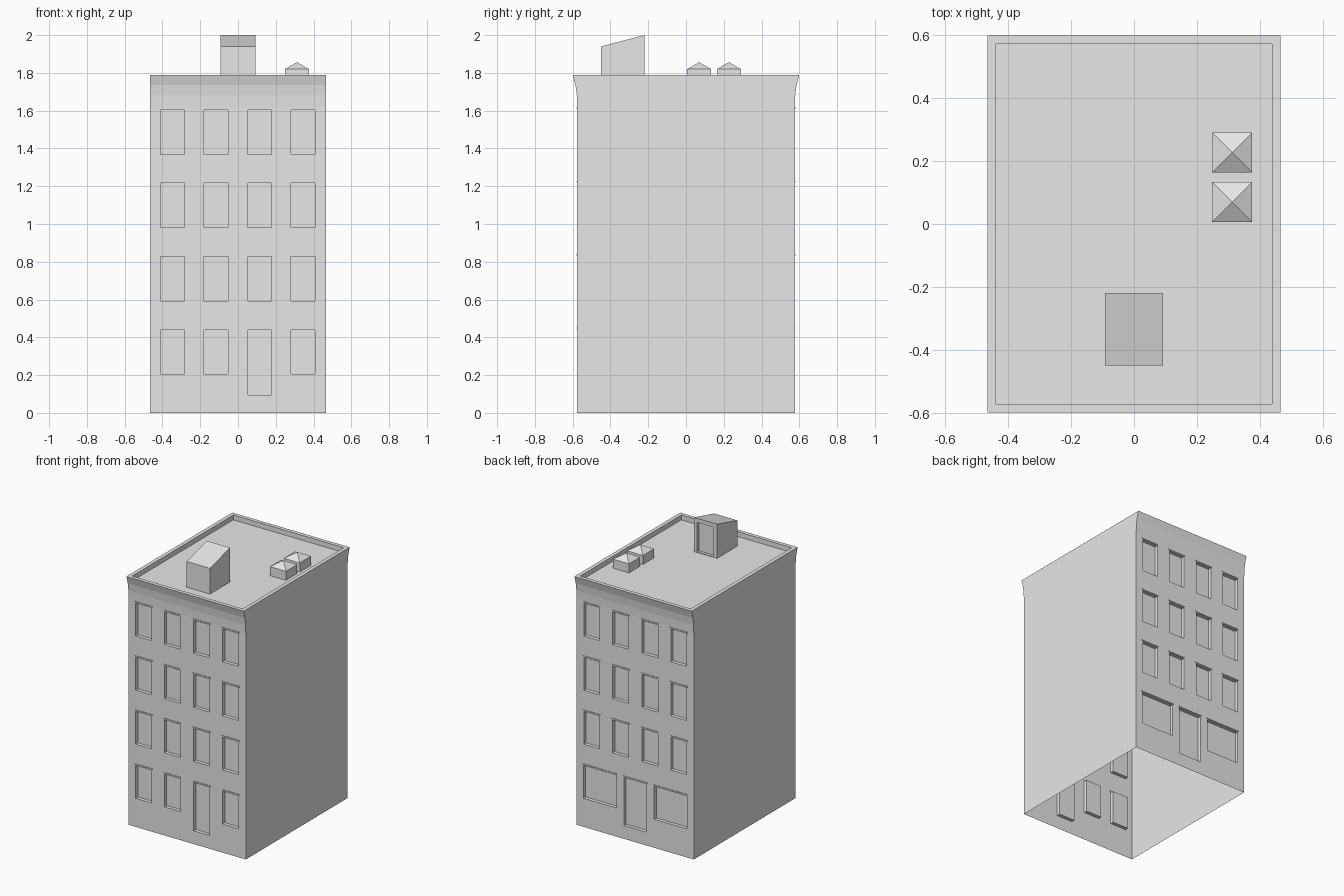
import bpy
import bmesh
from mathutils import Vector

cube = bpy.data.objects.get("Cube")
if cube:
    bpy.data.objects.remove(cube, do_unlink=True)

grey = bpy.data.materials.new("plain_grey")
grey.use_nodes = True
grey.diffuse_color = (0.8, 0.8, 0.8, 1)
grey.node_tree.nodes["Principled BSDF"].inputs["Base Color"].default_value = (0.8, 0.8, 0.8, 1)


def face(bm, pts, outward):
    """Add a flat face that looks towards the outward direction."""
    f = bm.faces.new([bm.verts.new(p) for p in pts])
    f.normal_update()
    if f.normal.dot(Vector(outward)) < 0:
        f.normal_flip()


def finish(bm, name):
    bmesh.ops.remove_doubles(bm, verts=bm.verts, dist=0.0005)
    mesh = bpy.data.meshes.new(name)
    bm.to_mesh(mesh)
    bm.free()
    mesh.materials.append(grey)
    obj = bpy.data.objects.new(name, mesh)
    bpy.context.collection.objects.link(obj)
    return obj


def panel(bm, side, x_range, profile, openings, depth):
    """Wall facing side * y, following a (y, z) profile, with recessed openings."""
    depth_at = {z: y for y, z in profile}
    base_y = profile[0][0]
    xs, zs = set(x_range), set(depth_at)
    for x0, x1, z0, z1 in openings:
        xs |= {x0, x1}
        zs |= {z0, z1}
    xs, zs = sorted(xs), sorted(zs)
    for a, b in zip(xs, xs[1:]):
        for c, d in zip(zs, zs[1:]):
            mx, mz = (a + b) / 2, (c + d) / 2
            if any(o[0] < mx < o[1] and o[2] < mz < o[3] for o in openings):
                continue
            yc = side * depth_at.get(c, base_y)
            yd = side * depth_at.get(d, base_y)
            face(bm, [(a, yc, c), (b, yc, c), (b, yd, d), (a, yd, d)], (0, side, 0))
    for x0, x1, z0, z1 in openings:
        y, yi = side * base_y, side * (base_y - depth)
        ring = [(x0, z0), (x1, z0), (x1, z1), (x0, z1)]
        face(bm, [(x, yi, z) for x, z in ring], (0, side, 0))
        for i, (p, q) in enumerate(zip(ring, ring[1:] + ring[:1])):
            inward = [(0, 0, 1), (-1, 0, 0), (0, 0, -1), (1, 0, 0)][i]
            face(bm, [(p[0], y, p[1]), (q[0], y, q[1]),
                      (q[0], yi, q[1]), (p[0], yi, p[1])], inward)


# Main sizes
HALF_X, TOP, DECK, RIM = 0.465, 1.79, 1.755, 0.027
WALL_Y, RIM_Y = 0.576, 0.6
cornice = [(WALL_Y, 0), (WALL_Y, 1.62), (0.578, 1.68), (0.585, 1.735), (RIM_Y, TOP)]

# Window layout
columns = [(s * c - 0.063, s * c + 0.063) for s, c in
           ((-1, 0.346), (-1, 0.117), (1, 0.115), (1, 0.344))]
floors = [(0.205 + 0.388 * i, 0.44 + 0.388 * i) for i in range(4)]
upper = [(*col, *fl) for fl in floors[1:] for col in columns]
ground = [(*col, *floors[0]) for col in columns]
ground[2] = (*columns[2], 0.095, 0.44)
front = upper + ground
shop = [(-0.41, -0.15, *floors[0]), (-0.09, 0.09, 0.095, 0.44), (0.15, 0.41, *floors[0])]
back = upper + shop

# Building shell, open underneath
bm = bmesh.new()
panel(bm, -1, (-HALF_X, HALF_X), cornice, front, 0.025)
panel(bm, 1, (-HALF_X, HALF_X), cornice, back, 0.025)
outline = cornice + [(-y, z) for y, z in reversed(cornice)]
for s in (-1, 1):
    face(bm, [(s * HALF_X, y, z) for y, z in outline], (s, 0, 0))

# Parapet rim, its inner sides and the roof deck
corners = [(-1, -1), (1, -1), (1, 1), (-1, 1)]
outer = [Vector((sx * HALF_X, sy * RIM_Y, TOP)) for sx, sy in corners]
inner = [Vector((sx * (HALF_X - RIM), sy * (RIM_Y - RIM), TOP)) for sx, sy in corners]
drop = Vector((0, 0, DECK - TOP))
for i in range(4):
    j = (i + 1) % 4
    face(bm, [outer[i], outer[j], inner[j], inner[i]], (0, 0, 1))
    middle = (inner[i] + inner[j]) / 2
    face(bm, [inner[i], inner[j], inner[j] + drop, inner[i] + drop], (-middle.x, -middle.y, 0))
face(bm, [p + drop for p in inner], (0, 0, 1))
finish(bm, "building_shell")

# Thin lintels over every opening
for name, side, openings in (("front_lintels", -1, front), ("back_lintels", 1, back)):
    bm = bmesh.new()
    for x0, x1, z0, z1 in openings:
        made = bmesh.ops.create_cube(bm, size=1)["verts"]
        bmesh.ops.scale(bm, verts=made, vec=(x1 - x0 + 0.014, 0.008, 0.007))
        bmesh.ops.translate(bm, verts=made, vec=((x0 + x1) / 2, side * WALL_Y, z1 + 0.009))
    finish(bm, name)

# Stair shed with a sloping roof and a door facing the back
SHED_X, FRONT_Y, BACK_Y, LOW, HIGH = 0.092, -0.45, -0.22, 1.94, 2.0
bm = bmesh.new()
panel(bm, 1, (-SHED_X, SHED_X), [(BACK_Y, DECK), (BACK_Y, HIGH)],
      [(-0.066, 0.066, DECK + 0.005, 1.972)], 0.02)
profile = [(FRONT_Y, DECK), (BACK_Y, DECK), (BACK_Y, HIGH), (FRONT_Y, LOW)]
for s in (-1, 1):
    face(bm, [(s * SHED_X, y, z) for y, z in profile], (s, 0, 0))
for (ya, za), (yb, zb), out in ((profile[2], profile[3], (0, 0, 1)),
                                (profile[3], profile[0], (0, -1, 0))):
    face(bm, [(-SHED_X, ya, za), (SHED_X, ya, za), (SHED_X, yb, zb), (-SHED_X, yb, zb)], out)
finish(bm, "stair_shed")

# Two pyramid-topped skylights
for name, cy in (("front_skylight", 0.07), ("rear_skylight", 0.227)):
    bm = bmesh.new()
    r, eave = 0.0635, 1.82
    centre = Vector((0.312, cy, 0))
    peak = centre + Vector((0, 0, 1.857))
    ring = [centre + Vector((sx * r, sy * r, 0)) for sx, sy in corners]
    for i in range(4):
        p, q = ring[i], ring[(i + 1) % 4]
        out = (p + q) / 2 - centre
        low, high = Vector((0, 0, DECK)), Vector((0, 0, eave))
        face(bm, [p + low, q + low, q + high, p + high], out)
        face(bm, [p + high, q + high, peak], (0, 0, 1))
    finish(bm, name)
